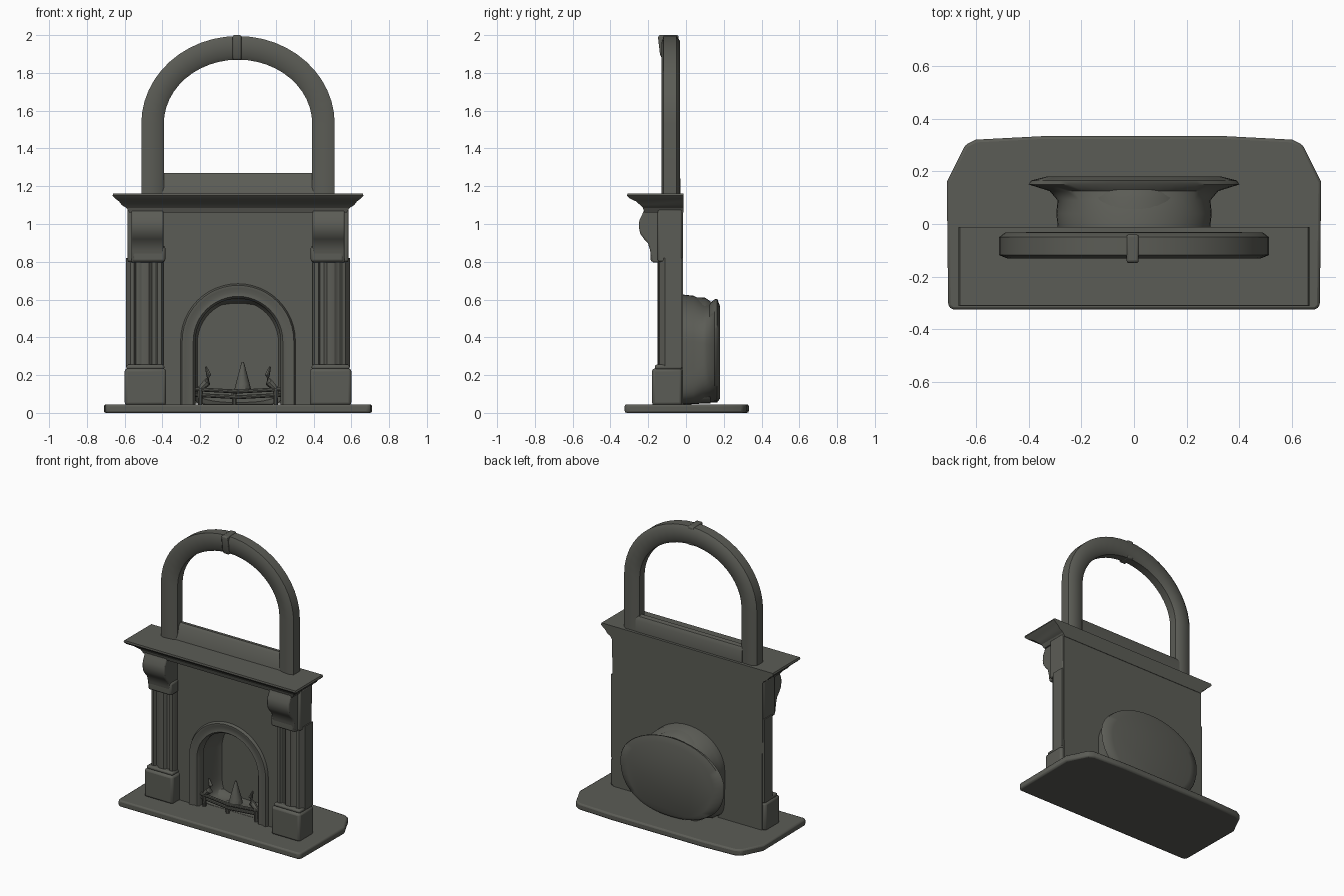
import bpy, bmesh, math
from mathutils import Vector

cube = bpy.data.objects.get("Cube")
if cube:
    bpy.data.objects.remove(cube, do_unlink=True)

iron = bpy.data.materials.new("dark_grey_iron")
iron.use_nodes = True
tone = (0.105, 0.107, 0.092, 1)
iron.diffuse_color = tone
iron.node_tree.nodes["Principled BSDF"].inputs["Base Color"].default_value = tone


def loft(name, rings, bevel=0, angle=35):
    """Skin a row of equal-length rings and cap both ends."""
    bm = bmesh.new()
    rows = [[bm.verts.new(p) for p in ring] for ring in rings]
    n = len(rows[0])
    for a, b in zip(rows, rows[1:]):
        for i in range(n):
            j = (i + 1) % n
            bm.faces.new((a[i], a[j], b[j], b[i]))
    bm.faces.new(rows[0])
    bm.faces.new(rows[-1])
    bmesh.ops.recalc_face_normals(bm, faces=bm.faces)
    mesh = bpy.data.meshes.new(name)
    bm.to_mesh(mesh)
    bm.free()
    mesh.materials.append(iron)
    ob = bpy.data.objects.new(name, mesh)
    bpy.context.collection.objects.link(ob)
    bpy.ops.object.select_all(action="DESELECT")
    bpy.context.view_layer.objects.active = ob
    ob.select_set(True)
    if bevel:
        mod = ob.modifiers.new("soft_edges", "BEVEL")
        mod.width, mod.segments = bevel, 2
    bpy.ops.object.shade_smooth_by_angle(angle=math.radians(angle))
    return ob


def mirrored(ob):
    ob.modifiers.new("other_side", "MIRROR")
    return ob


def slab_xy(name, outline, z0, z1, bevel=0):
    return loft(name, [[(x, y, z) for x, y in outline] for z in (z0, z1)], bevel)


def slab_xz(name, outline, y0, y1, bevel=0):
    return loft(name, [[(x, y, z) for x, z in outline] for y in (y0, y1)], bevel)


def slab_yz(name, outline, x0, x1, bevel=0):
    return loft(name, [[(x, y, z) for y, z in outline] for x in (x0, x1)], bevel)


def box(name, x0, x1, y0, y1, z0, z1, bevel=0):
    return slab_xy(name, [(x0, y0), (x1, y0), (x1, y1), (x0, y1)], z0, z1, bevel)


def arch(half, foot, spring, top, steps=24):
    """Points (x, z) up one leg, over the arch and down the other."""
    pts = [(-half, foot)]
    for i in range(steps + 1):
        a = math.pi * (1 - i / steps)
        pts.append((half * math.cos(a), spring + (top - spring) * math.sin(a)))
    return pts + [(half, foot)]


def arch_band(name, inner, outer, section):
    """Sweep section (0..1 from inner to outer arch, y) along an arch."""
    rings = []
    for p, q in zip(inner, outer):
        rings.append([(p[0] + (q[0] - p[0]) * t, y, p[1] + (q[1] - p[1]) * t)
                      for t, y in section])
    return loft(name, rings, angle=45)


def oval(y, half, low, mid, top, power, steps=48):
    """Ring with a round top and a squarer bottom."""
    ring = []
    for i in range(steps):
        a = 2 * math.pi * i / steps
        c, s = math.cos(a), math.sin(a)
        e = 2 / power if s < 0 else 1
        x = half * math.copysign(abs(c) ** e, c)
        z = mid + (top - mid) * s if s > 0 else mid - (mid - low) * abs(s) ** e
        ring.append((x, y, z))
    return ring


def rod(name, points, radii, sides=10):
    rings = []
    for i, p in enumerate(points):
        d = Vector(points[min(i + 1, len(points) - 1)]) - Vector(points[max(i - 1, 0)])
        q = d.to_track_quat("Z", "Y")
        rings.append([Vector(p) + q @ Vector((radii[i] * math.cos(2 * math.pi * k / sides),
                                              radii[i] * math.sin(2 * math.pi * k / sides), 0))
                      for k in range(sides)])
    return loft(name, rings)


# Hearth slab with cut back corners
half = [(0.69, -0.325), (0.705, -0.31), (0.71, 0.16), (0.64, 0.30), (0.60, 0.32), (0.35, 0.333)]
slab_xy("hearth_slab", half + [(-x, y) for x, y in reversed(half)], 0, 0.045, 0.012)

# Chimney breast with an arched opening
notch = arch(0.235, 0.04, 0.38, 0.615)
slab_xz("chimney_breast",
        notch + [(0.575, 0.04), (0.58, 1.08), (-0.58, 1.08), (-0.575, 0.04)], -0.10, -0.015)

# Moulded surround of the opening
arch_band("opening_surround", arch(0.225, 0.04, 0.38, 0.605), arch(0.305, 0.04, 0.38, 0.685),
          [(0, -0.06), (0, -0.10), (0.15, -0.115), (0.45, -0.108), (0.7, -0.118),
           (0.88, -0.118), (1, -0.098), (1, -0.06)])

# Hollow firebox flaring into a wide back plate
loft("firebox", [
    oval(0.13, 0.215, 0.05, 0.37, 0.59, 8),
    oval(0.10, 0.232, 0.05, 0.38, 0.61, 8),
    oval(-0.05, 0.237, 0.046, 0.38, 0.617, 12),
    oval(-0.05, 0.285, 0.044, 0.38, 0.63, 8),
    oval(0.04, 0.295, 0.046, 0.38, 0.62, 6),
    oval(0.09, 0.29, 0.05, 0.37, 0.595, 4),
    oval(0.125, 0.32, 0.055, 0.36, 0.58, 3),
    oval(0.15, 0.40, 0.055, 0.35, 0.60, 2.3),
    oval(0.165, 0.39, 0.055, 0.35, 0.605, 2.3),
    oval(0.18, 0.33, 0.075, 0.35, 0.565, 2.3)], angle=50)

# Pilasters: plinth, fluted shaft and scrolled bracket on each side
mirrored(box("pilaster_plinth", 0.38, 0.60, -0.18, -0.02, 0.04, 0.235, 0.015))
mirrored(box("plinth_cap", 0.39, 0.592, -0.165, -0.02, 0.23, 0.255, 0.01))
mirrored(slab_xy("pilaster_shaft", [
    (0.395, -0.02), (0.395, -0.13), (0.405, -0.145), (0.425, -0.145), (0.435, -0.128),
    (0.455, -0.132), (0.47, -0.148), (0.49, -0.152), (0.51, -0.148), (0.525, -0.132),
    (0.54, -0.128), (0.55, -0.145), (0.57, -0.14), (0.592, -0.11), (0.592, -0.02)], 0.24, 0.82))
mirrored(box("pilaster_head", 0.395, 0.585, -0.15, -0.02, 0.80, 1.08, 0.01))
mirrored(slab_yz("scroll_bracket", [
    (-0.10, 1.075), (-0.222, 1.075), (-0.232, 1.05), (-0.247, 1.02), (-0.25, 0.985),
    (-0.243, 0.95), (-0.222, 0.92), (-0.202, 0.90), (-0.19, 0.86), (-0.182, 0.80),
    (-0.165, 0.795), (-0.10, 0.795)], 0.395, 0.565, 0.008))
mirrored(box("bracket_drop", 0.385, 0.56, -0.188, -0.10, 0.80, 0.885, 0.012))

# Mantel shelf with a moulded underside
loft("mantel_shelf", [
    [(-w, f, z), (w, f, z), (w, -0.012, z), (-w, -0.012, z)]
    for z, w, f in ((1.06, 0.575, -0.22), (1.085, 0.59, -0.228), (1.10, 0.615, -0.242),
                    (1.12, 0.63, -0.265), (1.135, 0.65, -0.298), (1.15, 0.665, -0.312),
                    (1.162, 0.66, -0.31))], angle=25)

# Arched mirror frame, sill bar and keystone
arch_band("mirror_frame", arch(0.393, 1.15, 1.53, 1.87), arch(0.512, 1.15, 1.53, 1.995),
          [(0, -0.05), (0, -0.105), (0.2, -0.122), (0.75, -0.13), (1, -0.118),
           (1, -0.05), (0.8, -0.032), (0.2, -0.032)])
slab_yz("mirror_sill", [(-0.115, 1.15), (-0.09, 1.255), (-0.075, 1.27), (-0.045, 1.265),
                        (-0.03, 1.24), (-0.03, 1.15)], -0.41, 0.41)
slab_yz("keystone", [(-0.125, 1.868), (-0.138, 1.90), (-0.148, 1.985), (-0.145, 2.0),
                     (-0.04, 2.0), (-0.04, 1.868)], -0.028, 0.018, 0.008)

# Fire grate: bars, feet, side horns and a pointed log pile
for z, y in ((0.125, -0.085), (0.095, -0.075)):
    rod("grate_bar", [(-0.225, y, z), (0, y - 0.015, z - 0.012), (0.225, y, z)], [0.011] * 3)
for x in (-0.2, -0.02, 0.2):
    rod("grate_foot", [(x, -0.085, 0.04), (x, -0.085, 0.125)], [0.012, 0.014])
mirrored(rod("grate_horn", [(0.20, -0.08, 0.125), (0.165, -0.08, 0.16), (0.155, -0.08, 0.20),
                            (0.17, -0.08, 0.245)], [0.016, 0.022, 0.014, 0.005]))
rod("centre_spike", [(0.025, -0.06, 0.12), (0.025, -0.06, 0.15), (0.025, -0.06, 0.27)],
    [0.045, 0.038, 0.006])
